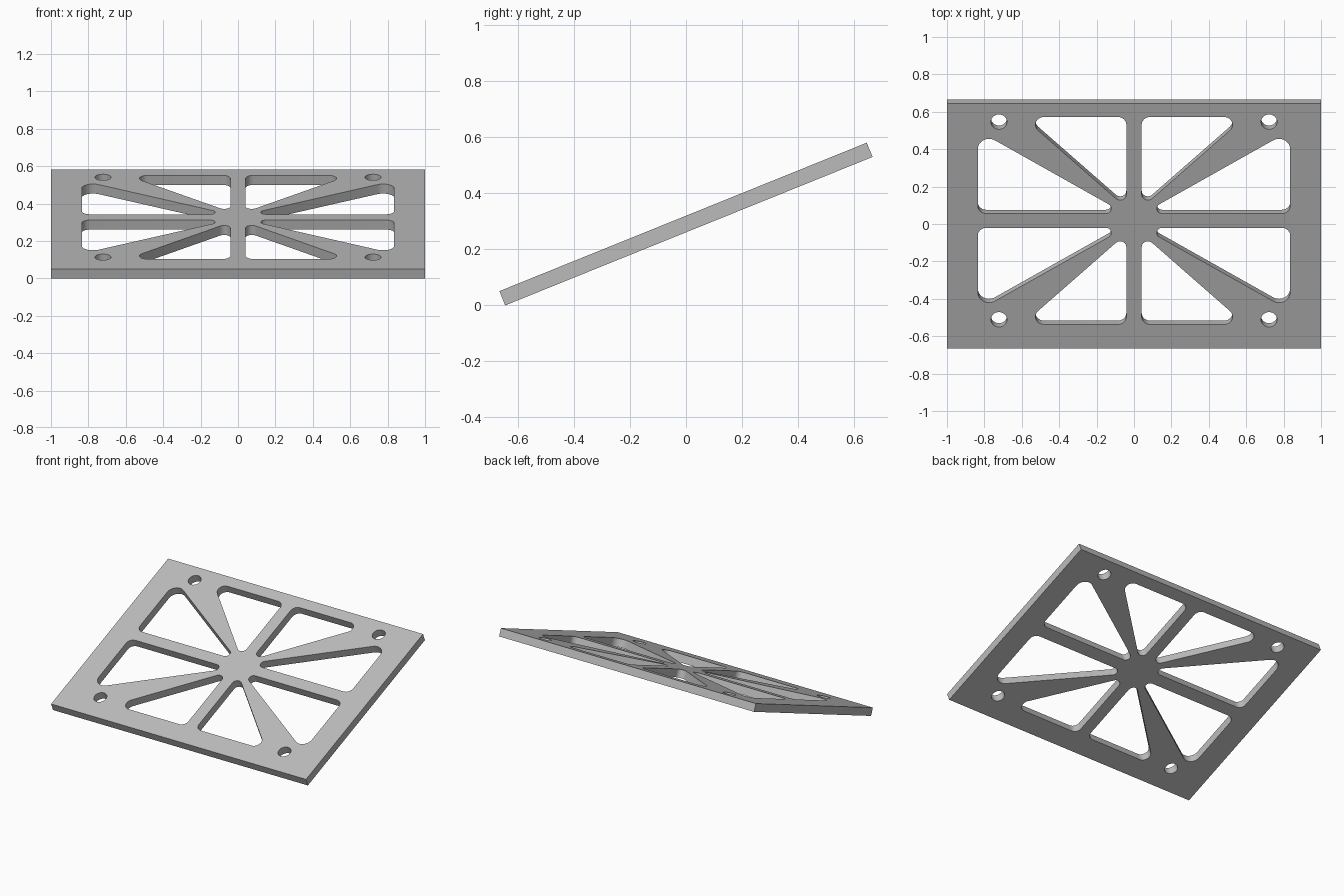
import bpy, bmesh
from math import radians, sin, cos, tan, pi
from mathutils import Vector, Matrix

cube = bpy.data.objects.get("Cube")
if cube:
    bpy.data.objects.remove(cube, do_unlink=True)

LENGTH, THICK, TILT = 1.414, 0.055, radians(22)
HUB = 0.03      # hub offset along the slope
SPOKE = 0.041   # half width of the straight spokes

grey = bpy.data.materials.new("plain_grey")
grey.use_nodes = True
colour = (0.5, 0.5, 0.5, 1)
grey.diffuse_color = colour
grey.node_tree.nodes["Principled BSDF"].inputs["Base Color"].default_value = colour

curve = bpy.data.curves.new("plate_outline", "CURVE")
curve.dimensions = "2D"
curve.fill_mode = "BOTH"
curve.extrude = THICK / 2


def add_loop(points):
    spline = curve.splines.new("POLY")
    spline.points.add(len(points) - 1)
    for p, (x, y) in zip(spline.points, points):
        p.co = (x, y, 0, 1)
    spline.use_cyclic_u = True


def rounded(corners, steps=10):
    """Polygon of (x, y, radius) corners with each corner filleted."""
    out = []
    for i, (x, y, r) in enumerate(corners):
        p = Vector((x, y))
        a = (Vector(corners[i - 1][:2]) - p).normalized()
        b = (Vector(corners[(i + 1) % len(corners)][:2]) - p).normalized()
        half = a.angle(b) / 2
        centre = p + (a + b).normalized() * (r / sin(half))
        start = p + a * (r / tan(half)) - centre
        sweep = start.angle_signed(p + b * (r / tan(half)) - centre)
        for k in range(steps + 1):
            t = -sweep * k / steps
            out.append(centre + Matrix.Rotation(t, 2) @ start)
    return out


# Plate outline
add_loop([(-1, -LENGTH / 2), (1, -LENGTH / 2), (1, LENGTH / 2), (-1, LENGTH / 2)])

# Windows of one quarter: one towards the end edge, one towards the side edge
end_window = rounded([(SPOKE, 0.075, 0.033), (0.595, 0.598, 0.045), (SPOKE, 0.598, 0.045)])
side_window = rounded([(0.047, SPOKE, 0.029), (0.835, SPOKE, 0.045), (0.835, 0.519, 0.06)])
bolt_hole = [(0.722 + 0.043 * cos(k * pi / 16), 0.57 + 0.043 * sin(k * pi / 16))
             for k in range(32)]

# Mirror the openings to all four quarters
for sx in (1, -1):
    for sy in (1, -1):
        for loop in (end_window, side_window, bolt_hole):
            add_loop([(sx * x, HUB + sy * y) for x, y in loop])

# Turn the filled outline into a tilted solid plate
helper = bpy.data.objects.new("plate_outline", curve)
bpy.context.collection.objects.link(helper)
bpy.context.view_layer.update()
mesh = bpy.data.meshes.new_from_object(
    helper.evaluated_get(bpy.context.evaluated_depsgraph_get()))
bpy.data.objects.remove(helper, do_unlink=True)

bm = bmesh.new()
bm.from_mesh(mesh)
bmesh.ops.remove_doubles(bm, verts=bm.verts, dist=0.0001)
bmesh.ops.recalc_face_normals(bm, faces=bm.faces)
height = LENGTH * sin(TILT) + THICK * cos(TILT)
bm.transform(Matrix.Translation((0, 0, height / 2)) @ Matrix.Rotation(TILT, 4, "X"))
bm.to_mesh(mesh)
bm.free()

mesh.name = "spoked_plate"
mesh.materials.clear()
mesh.materials.append(grey)
plate = bpy.data.objects.new("spoked_plate", mesh)
bpy.context.collection.objects.link(plate)
for o in bpy.context.selected_objects:
    o.select_set(False)
plate.select_set(True)
bpy.context.view_layer.objects.active = plate
bpy.ops.object.shade_smooth_by_angle(angle=radians(30))
